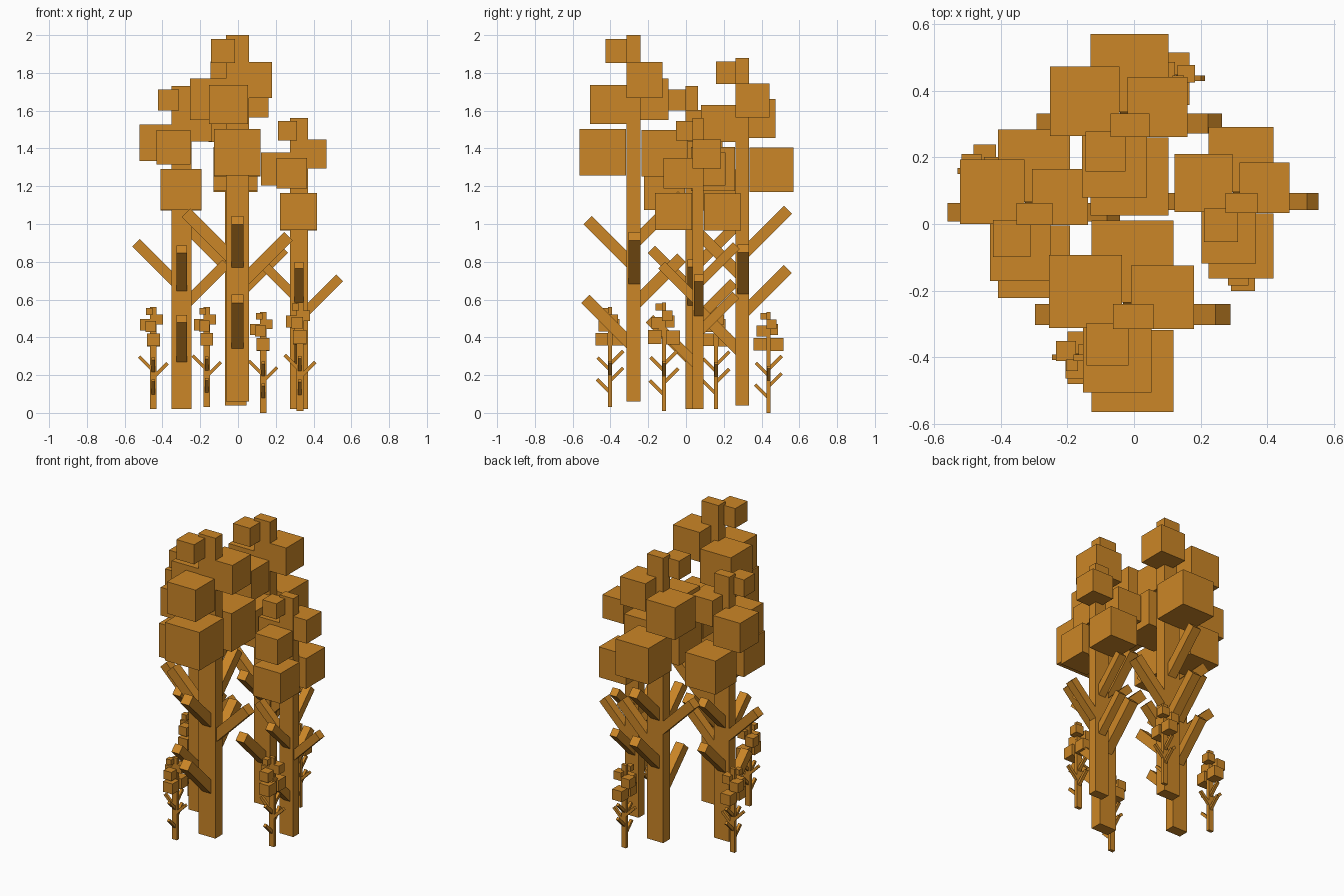
import bpy, bmesh
from mathutils import Matrix, Vector

if "Cube" in bpy.data.objects:
    bpy.data.objects.remove(bpy.data.objects["Cube"])

bark = bpy.data.materials.new("amber")
bark.diffuse_color = (0.60, 0.24, 0.02, 1)
bark.use_nodes = True
bark.node_tree.nodes["Principled BSDF"].inputs["Base Color"].default_value = bark.diffuse_color

# One tree of height 1: trunk section, branch thickness, foliage cubes
TRUNK_X, TRUNK_Y, BRANCH = 0.063, 0.0385, 0.0325
# branch: direction, horizontal reach and height of its end
BRANCHES = [((-1, 0), 0.141, 0.515), ((1, 0), 0.139, 0.451),
            ((0, -1), 0.131, 0.280), ((0, -1), 0.125, 0.495),
            ((0, 1), 0.131, 0.392), ((0, 1), 0.1325, 0.5625)]
# foliage cube: centre and size
LEAVES = [((-0.040, -0.043, 0.957), 0.0655), ((0.045, 0.030, 0.877), 0.098),
          ((-0.074, 0.039, 0.825), 0.113), ((-0.025, -0.065, 0.811), 0.106),
          ((-0.001, -0.084, 0.680), 0.127), ((-0.001, 0.085, 0.678), 0.127)]


def add_box(bm, centre, size, rot=Matrix()):
    m = Matrix.Translation(centre) @ rot @ Matrix.Diagonal((*size, 1))
    bmesh.ops.create_cube(bm, size=1, matrix=m)


def add_branch(bm, direction, reach, top):
    # 45 degree limb from the trunk core to its end
    y_off = (TRUNK_Y - BRANCH) / 2 if direction[0] else 0
    start = Vector((0, y_off, top - reach))
    end = Vector((direction[0] * reach, direction[1] * reach + y_off, top))
    along = (end - start).normalized()
    side = Vector((-direction[1], direction[0], 0))
    rot = Matrix((side, along.cross(side), along)).transposed().to_4x4()
    add_box(bm, (start + end) / 2, (BRANCH, BRANCH, (end - start).length), rot)


def finish(bm, name, place):
    bm.transform(place)
    mesh = bpy.data.meshes.new(name)
    bm.to_mesh(mesh)
    bm.free()
    mesh.materials.append(bark)
    bpy.context.collection.objects.link(bpy.data.objects.new(name, mesh))


def tree(name, x, y, base, height):
    place = Matrix.Translation((x, y, base)) @ Matrix.Scale(height, 4)
    # trunk
    bm = bmesh.new()
    add_box(bm, (0, 0, 0.5), (TRUNK_X, TRUNK_Y, 1))
    finish(bm, name + "_trunk", place)
    # branches
    bm = bmesh.new()
    for b in BRANCHES:
        add_branch(bm, *b)
    finish(bm, name + "_branches", place)
    # foliage
    bm = bmesh.new()
    for c, s in LEAVES:
        add_box(bm, c, (s, s, s))
    finish(bm, name + "_foliage", place)


# four tall trees, four saplings
tree("tall_tree_front", -0.002, -0.278, 0.06, 1.94)
tree("tall_tree_back", -0.012, 0.297, 0.04, 1.84)
tree("tall_tree_left", -0.299, 0.030, 0.02, 1.71)
tree("tall_tree_right", 0.323, 0.063, 0.02, 1.54)
tree("sapling_left", -0.448, 0.158, 0.02, 0.54)
tree("sapling_front", -0.165, -0.402, 0.03, 0.53)
tree("sapling_back", 0.133, 0.436, 0.0, 0.535)
tree("sapling_right", 0.328, -0.117, 0.01, 0.575)
